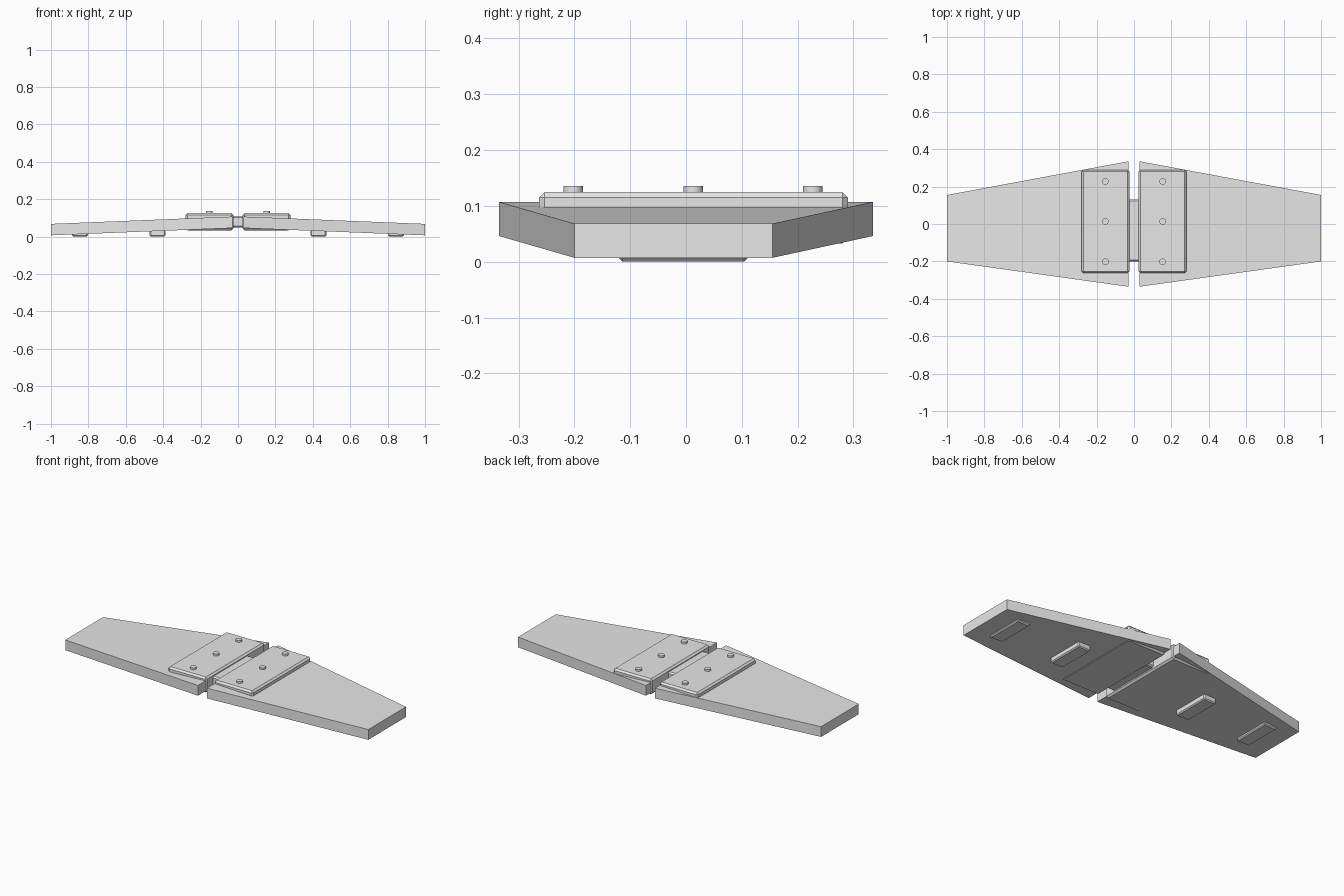
import bpy, bmesh
from mathutils import Matrix, Vector

if "Cube" in bpy.data.objects:
    bpy.data.objects.remove(bpy.data.objects["Cube"])

grey = bpy.data.materials.new("plain_grey")
grey.diffuse_color = (0.8, 0.8, 0.8, 1)
grey.use_nodes = True
grey.node_tree.nodes["Principled BSDF"].inputs["Base Color"].default_value = grey.diffuse_color


def finish(name, bm):
    bmesh.ops.recalc_face_normals(bm, faces=bm.faces)
    me = bpy.data.meshes.new(name)
    bm.to_mesh(me)
    bm.free()
    me.materials.append(grey)
    ob = bpy.data.objects.new(name, me)
    bpy.context.collection.objects.link(ob)
    return ob


def box(name, lo, hi, bevel):
    """Chamfered box between two corners."""
    lo, hi = Vector(lo), Vector(hi)
    bm = bmesh.new()
    size = Matrix.Diagonal((*(hi - lo), 1))
    bmesh.ops.create_cube(bm, size=1, matrix=Matrix.Translation((lo + hi) / 2) @ size)
    bmesh.ops.bevel(bm, geom=bm.edges[:], offset=bevel, segments=1, affect='EDGES')
    return finish(name, bm)


def wing(name, s):
    """Tapered, drooping slab: inner section lofted to outer section."""
    bm = bmesh.new()
    rings = []
    for x, y0, y1, z0, z1 in ((0.03, -0.335, 0.335, 0.046, 0.107),
                              (1.0, -0.20, 0.155, 0.007, 0.068)):
        rings.append([bm.verts.new((s * x, y, z))
                      for y, z in ((y0, z0), (y1, z0), (y1, z1), (y0, z1))])
    a, b = rings
    bm.faces.new(a)
    bm.faces.new(b)
    for i in range(4):
        j = (i + 1) % 4
        bm.faces.new((a[i], a[j], b[j], b[i]))
    return finish(name, bm)


def pin(name, x, y):
    bm = bmesh.new()
    bmesh.ops.create_cone(bm, cap_ends=True, segments=24, radius1=0.0175, radius2=0.0175,
                          depth=0.02, matrix=Matrix.Translation((x, y, 0.126)))
    ob = finish(name, bm)
    bpy.context.view_layer.objects.active = ob
    ob.select_set(True)
    bpy.ops.object.shade_smooth_by_angle()
    ob.select_set(False)


for s, side in ((-1, "left"), (1, "right")):
    def span(a, b):
        return sorted((s * a, s * b))

    wing(side + "_panel", s)
    # clamp block around the inner end of the panel
    x0, x1 = span(0.025, 0.28)
    box(side + "_block", (x0, -0.263, 0.033), (x1, 0.29, 0.125), 0.01)
    # pins on the block
    for i, y in enumerate((-0.202, 0.013, 0.227)):
        pin(f"{side}_pin_{i}", s * 0.153, y)
    # pads underneath
    for label, cx in (("inner", 0.43), ("outer", 0.845)):
        x0, x1 = span(cx - 0.042, cx + 0.042)
        box(f"{side}_{label}_pad", (x0, -0.12, 0), (x1, 0.11, 0.036 if cx < 0.5 else 0.026), 0.006)

# hinge bar joining the halves
box("hinge_bar", (-0.035, -0.2, 0.05), (0.035, 0.13, 0.11), 0.008)
